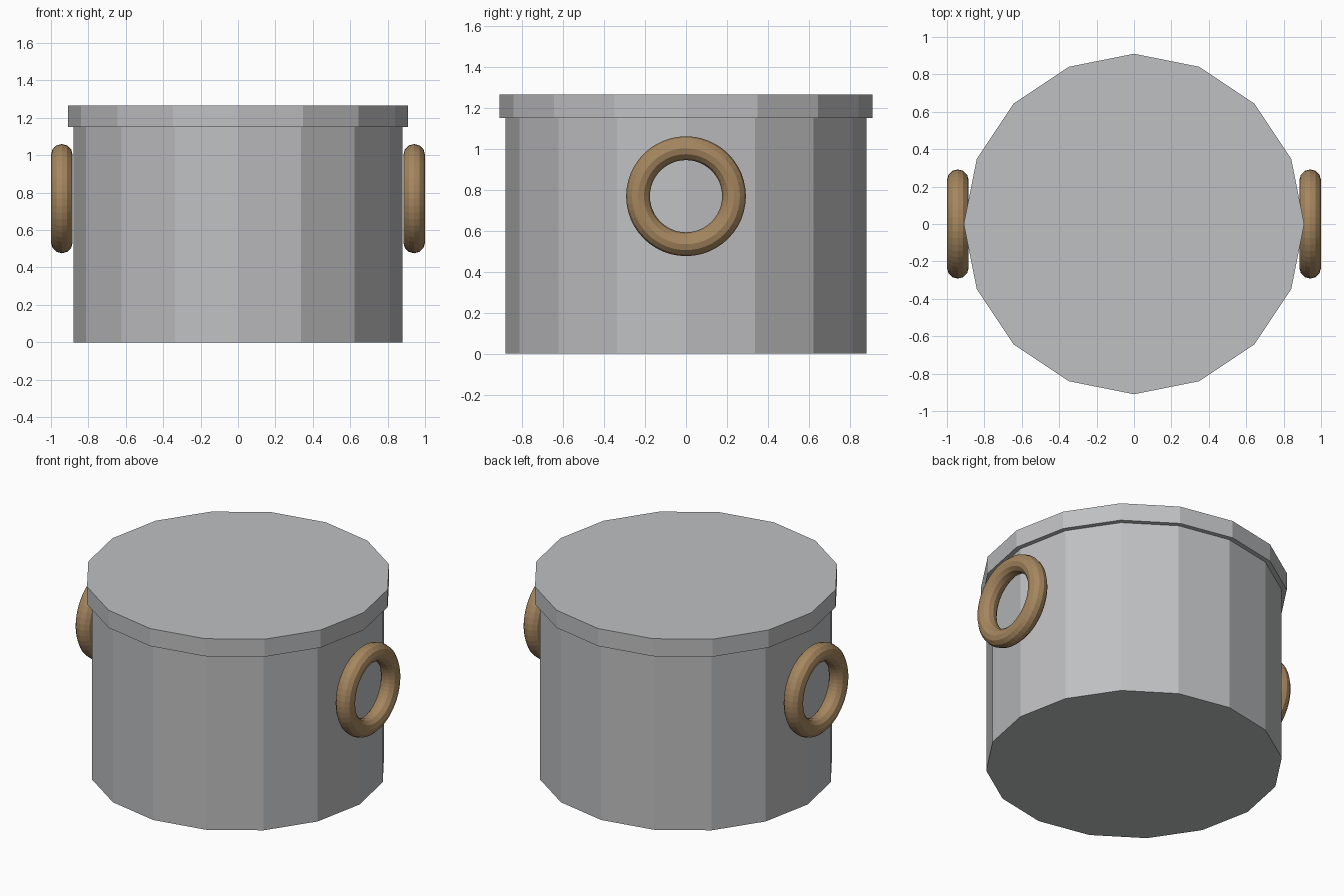
import bpy
import math

cube = bpy.data.objects.get("Cube")
if cube:
    bpy.data.objects.remove(cube, do_unlink=True)

SIDES = 16


def make_material(name, rgb):
    mat = bpy.data.materials.new(name)
    mat.use_nodes = True
    colour = (*rgb, 1.0)
    mat.diffuse_color = colour
    mat.node_tree.nodes["Principled BSDF"].inputs["Base Color"].default_value = colour
    return mat


grey = make_material("grey_metal", (0.52, 0.525, 0.535))
brown = make_material("brown_handle", (0.38, 0.24, 0.115))


def finish(name, mat):
    obj = bpy.context.object
    obj.name = name
    obj.data.materials.append(mat)
    bpy.ops.object.transform_apply(location=False, rotation=True, scale=True)
    return obj


def drum(name, radius, bottom, top):
    # Turned so that a corner lies on each axis
    bpy.ops.mesh.primitive_cylinder_add(
        vertices=SIDES, radius=radius, depth=top - bottom,
        location=(0, 0, (bottom + top) / 2))
    return finish(name, grey)


# Pot body and overhanging lid
drum("pot_body", 0.88, 0.0, 1.15)
drum("lid", 0.91, 1.15, 1.265)

# Ring handle on each side
for side, sign in (("left", 1), ("right", -1)):
    bpy.ops.mesh.primitive_torus_add(
        major_radius=0.234, minor_radius=0.058,
        major_segments=48, minor_segments=12,
        location=(sign * 0.942, 0, 0.768),
        rotation=(0, math.pi / 2, 0))
    finish(side + "_ring_handle", brown)
